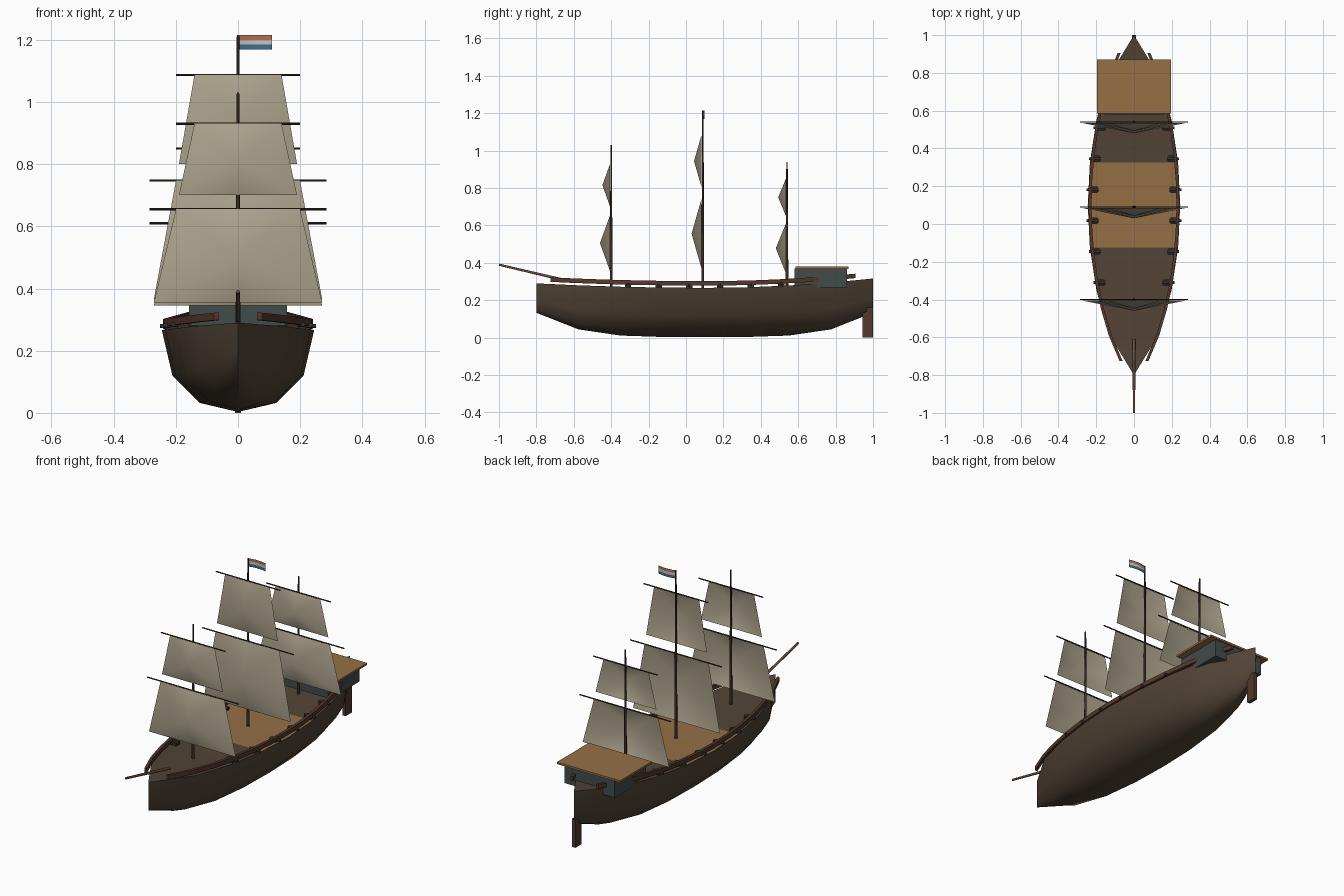
import bpy, bmesh, math
from mathutils import Vector

if "Cube" in bpy.data.objects:
    bpy.data.objects.remove(bpy.data.objects["Cube"])


def mat(name, r, g, b):
    m = bpy.data.materials.new(name)
    m.diffuse_color = (r, g, b, 1)
    m.use_nodes = True
    m.node_tree.nodes["Principled BSDF"].inputs["Base Color"].default_value = m.diffuse_color
    return m


HULL = mat("hull_brown", .085, .058, .038)
DECK = mat("deck_wood", .30, .16, .06)
DARK = mat("dark_timber", .04, .025, .018)
RED = mat("rail_wood", .09, .04, .025)
SPRIT = mat("spar_wood", .15, .08, .045)
IRON = mat("iron", .03, .032, .038)
TEAL = mat("cabin_paint", .055, .07, .07)
SAIL = mat("canvas", .42, .37, .27)
FLAG = [mat("flag_red", .45, .15, .08), mat("flag_white", .55, .55, .5),
        mat("flag_blue", .05, .15, .28)]


def make(name, verts, faces, materials, indices=None, smooth=None):
    me = bpy.data.meshes.new(name)
    me.from_pydata(verts, [], faces)
    for m in materials:
        me.materials.append(m)
    if indices:
        me.polygons.foreach_set("material_index", indices)
    bm = bmesh.new()
    bm.from_mesh(me)
    bmesh.ops.remove_doubles(bm, verts=bm.verts, dist=1e-5)
    bmesh.ops.recalc_face_normals(bm, faces=bm.faces)
    bm.to_mesh(me)
    bm.free()
    ob = bpy.data.objects.new(name, me)
    bpy.context.collection.objects.link(ob)
    if smooth:
        bpy.ops.object.select_all(action='DESELECT')
        ob.select_set(True)
        bpy.context.view_layer.objects.active = ob
        bpy.ops.object.shade_smooth_by_angle(angle=math.radians(smooth))
    return ob


def box(name, lo, hi, m):
    v = [(x, y, z) for x in (lo[0], hi[0]) for y in (lo[1], hi[1]) for z in (lo[2], hi[2])]
    f = [(0, 1, 3, 2), (4, 6, 7, 5), (0, 4, 5, 1), (2, 3, 7, 6), (0, 2, 6, 4), (1, 5, 7, 3)]
    return make(name, v, f, [m])


def rod(name, a, b, r1, r2, m, n=10):
    a, b = Vector(a), Vector(b)
    q = (b - a).to_track_quat('Z', 'Y')
    v = []
    for p, r in ((a, r1), (b, r2)):
        for i in range(n):
            t = 2 * math.pi * i / n
            v.append(p + q @ Vector((r * math.cos(t), r * math.sin(t), 0)))
    f = [(i, (i + 1) % n, n + (i + 1) % n, n + i) for i in range(n)]
    f += [tuple(range(n)), tuple(range(n, 2 * n))]
    return make(name, v, f, [m], smooth=40)


# hull lines: half width, sheer and keel as functions of y
def half_width(y):
    return .245 * max(0, math.sin(math.pi * (y + .8) / 1.8)) ** .6


def sheer(y):
    s = (y - .1) / .9
    return .266 + (.05 if s > 0 else .024) * s * s


def keel(y):
    return .003 + .13 * ((y - .1) / .9) ** 4


# hull: nine stations lofted from one section, closed at the top
SECTION = [(-1, 1), (-.86, .44), (-.5, .11), (0, 0), (.5, .11), (.86, .44), (1, 1)]
stations = [-.8 + .225 * i for i in range(9)]
verts, faces = [], []
for y in stations:
    w, k, t = half_width(y), keel(y), sheer(y)
    if w < .01:
        w = 0
    verts += [(w * a, y, k + (t - k) * b) for a, b in SECTION]
for i in range(8):
    for j in range(7):
        a, b = i * 7 + j, i * 7 + (j + 1) % 7
        faces.append((a, b, b + 7, a + 7))
make("hull", verts, faces, [HULL], smooth=50)

# wooden deck amidships
mid = stations[3:6]
verts = [(s * half_width(y), y, sheer(y) + .003) for y in mid for s in (-1, 1)]
make("main_deck", verts, [(0, 1, 3, 2), (2, 3, 5, 4)], [DECK])

# rails following the hull edge
for side, label in ((-1, "left"), (1, "right")):
    verts, faces = [], []
    n = 12
    for i in range(n + 1):
        y = -.725 + 1.63 * i / n
        x, z = half_width(y) * .95, sheer(y) + .024
        for dx, dz in ((-.008, -.012), (.008, -.012), (.008, .012), (-.008, .012)):
            verts.append((side * (x + dx), y, z + dz))
    for i in range(n):
        for j in range(4):
            a, b = i * 4 + j, i * 4 + (j + 1) % 4
            faces.append((a, b, b + 4, a + 4))
    faces += [(0, 1, 2, 3), tuple(range(4 * n, 4 * n + 4))]
    make(label + "_rail", verts, faces, [RED])

    # cannons
    for i in range(6):
        y = -.31 + .164 * i
        x, z = side * half_width(y), sheer(y) + .013
        xs = sorted((x - side * .05, x - side * .012))
        box(f"{label}_cannon_carriage_{i}", (xs[0], y - .017, z - .014), (xs[1], y + .017, z + .004), DARK)
        rod(f"{label}_cannon_barrel_{i}", (x - side * .055, y, z), (x + side * .008, y, z), .009, .007, IRON)

# stern cabin, roof and rudder
box("cabin", (-.157, .58, .268), (.157, .86, .37), TEAL)
box("cabin_roof", (-.197, .585, .368), (.197, .87, .379), DECK)
box("rudder", (-.01, .945, 0), (.01, 1, .16), RED)

# bowsprit
rod("bowsprit", (0, -.61, .298), (0, -1, .39), .008, .006, SPRIT)


# sail: sheet with its centre pushed forward
def sail(name, y, top, bottom, yard, belly):
    verts, faces = [], []
    for i in range(3):
        w = yard * (.7 + .125 * i)
        for j in range(3):
            d = belly if i == 1 and j == 1 else 0
            verts.append((w * (j - 1), y - .006 - d, top + (bottom - top) * i / 2))
    for i in range(2):
        for j in range(2):
            a = i * 3 + j
            faces.append((a, a + 1, a + 4, a + 3))
    # fan the quads about the pushed centre
    tris = []
    for f in faces:
        k = f.index(4)
        f = f[k:] + f[:k]
        tris += [(f[0], f[1], f[2]), (f[0], f[2], f[3])]
    make(name, verts, tris, [SAIL], smooth=60)


# masts, yards and sails: y, mast top, upper top/bottom, lower top/bottom
RIG = {"fore": (-.4, 1.03, .93, .70, .655, .355),
       "main": (.09, 1.215, 1.087, .80, .747, .365),
       "mizzen": (.54, .94, .85, .65, .61, .345)}
for label, (y, top, ut, ub, lt, lb) in RIG.items():
    rod(label + "_mast", (0, y, .25), (0, y, top), .008, .004, DARK)
    for part, t, b, yard, belly in (("upper", ut, ub, .2, .041), ("lower", lt, lb, .285, .054)):
        rod(f"{label}_{part}_yard", (-yard, y, t), (yard, y, t), .0035, .0035, DARK, 8)
        sail(f"{label}_{part}_sail", y, t, b, yard, belly)

# flag: three stripes with a slight wave
verts, faces, idx = [], [], []
for i in range(4):
    for j in range(7):
        verts.append((.11 * j / 6, .09 + .008 * math.sin(j / 6 * math.pi), 1.215 - .046 * i / 3))
for i in range(3):
    for j in range(6):
        a = i * 7 + j
        faces.append((a, a + 1, a + 8, a + 7))
        idx.append(i)
make("flag", verts, faces, FLAG, idx, smooth=60)
